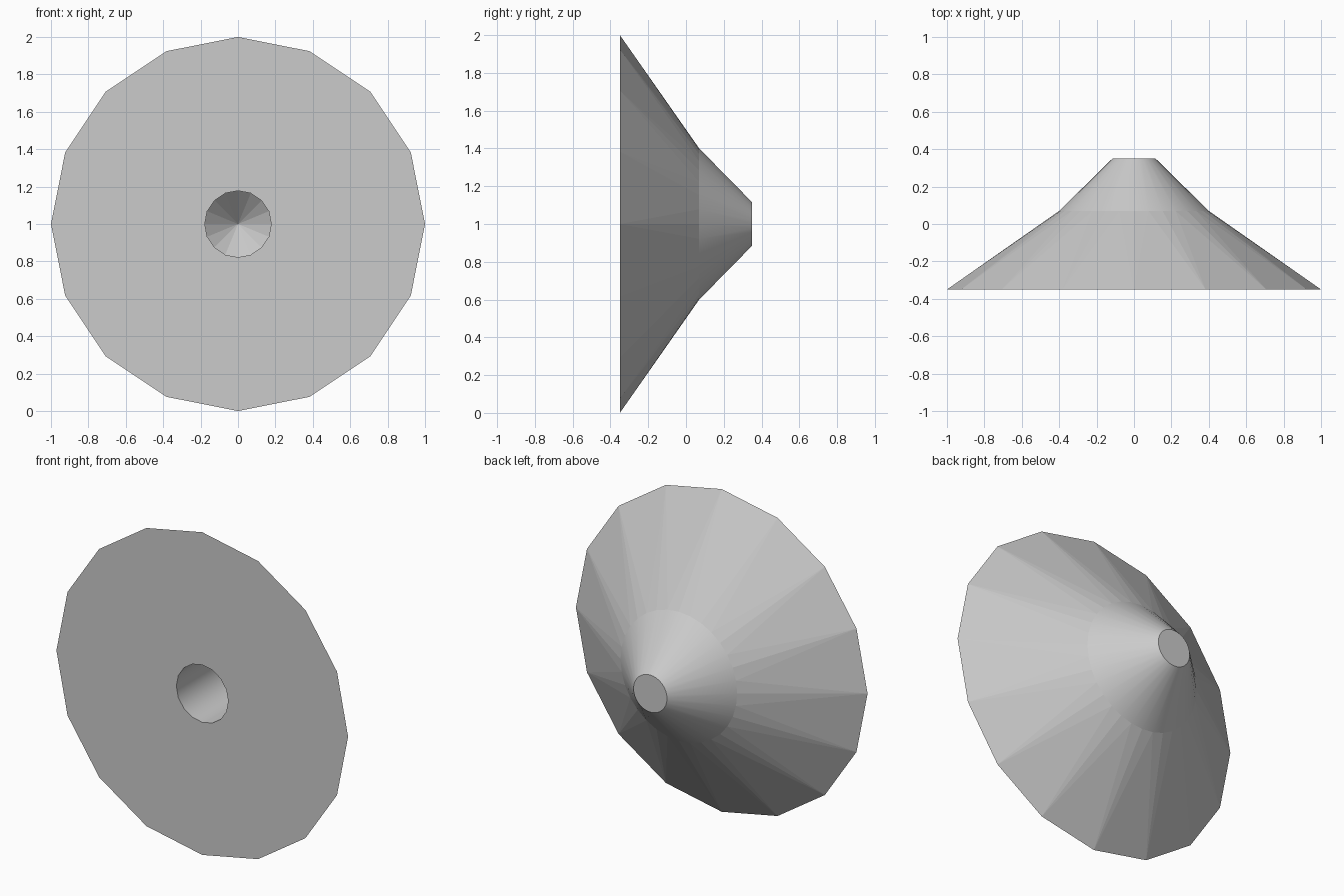
import bpy
import bmesh
from math import sin, cos, tau

cube = bpy.data.objects.get("Cube")
if cube:
    bpy.data.objects.remove(cube, do_unlink=True)

# One plain grey
grey = bpy.data.materials.new("light grey")
grey.use_nodes = True
color = (0.6, 0.6, 0.6, 1)
grey.diffuse_color = color
grey.node_tree.nodes["Principled BSDF"].inputs["Base Color"].default_value = color

bm = bmesh.new()


def ring(radius, y, sides):
    """Polygon of vertices around the front-to-back axis."""
    return [bm.verts.new((radius * sin(tau * i / sides), y, 1 + radius * cos(tau * i / sides)))
            for i in range(sides)]


def face(verts, smooth=False):
    bm.faces.new(verts).smooth = smooth


def bridge(a, b, smooth=False):
    """Join two rings, the second having as many or twice as many sides."""
    n, m = len(a), len(b)
    for i in range(n):
        j = (i + 1) % n
        if m == n:
            face((a[i], a[j], b[j], b[i]), smooth)
        else:
            p, q, r = b[2 * i], b[2 * i + 1], b[(2 * i + 2) % m]
            face((a[i], a[j], q))
            face((a[i], q, p))
            face((a[j], r, q))


SIDES = 16
FRONT, BACK, STEP = -0.35, 0.35, 0.07

# Outer shell: wide faceted flare, then a rounder tip
rim = ring(1.0, FRONT, SIDES)
shoulder = ring(0.4, STEP, SIDES * 2)
tip = ring(0.115, BACK, SIDES * 2)
bridge(rim, shoulder)
bridge(shoulder, tip, smooth=True)
face(tip)

# Flat front with a straight bore that ends in a cone
mouth = ring(0.178, FRONT, SIDES)
bore_end = ring(0.178, STEP, SIDES)
bridge(rim, mouth)
bridge(mouth, bore_end, smooth=True)
apex = bm.verts.new((0, STEP + 0.17, 1))
for i in range(SIDES):
    face((bore_end[i], bore_end[(i + 1) % SIDES], apex))

bmesh.ops.recalc_face_normals(bm, faces=bm.faces[:])
mesh = bpy.data.meshes.new("bored_cone")
bm.to_mesh(mesh)
bm.free()
mesh.materials.append(grey)
cone = bpy.data.objects.new("bored_cone", mesh)
bpy.context.collection.objects.link(cone)
